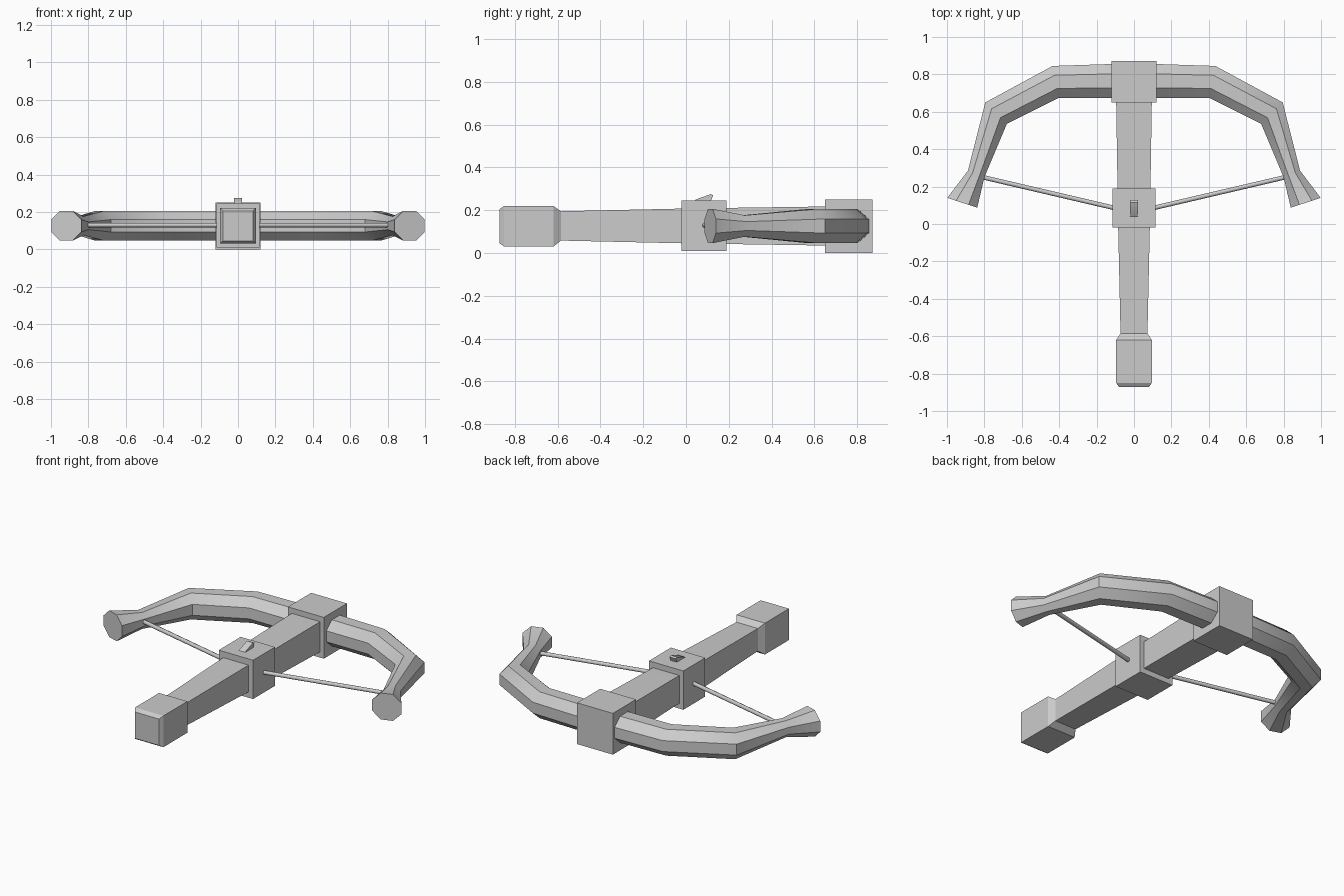
import bpy, bmesh, math
from mathutils import Vector

if "Cube" in bpy.data.objects:
    bpy.data.objects.remove(bpy.data.objects["Cube"])

grey = bpy.data.materials.new("plain grey")
grey.diffuse_color = (0.6, 0.6, 0.6, 1)
grey.use_nodes = True
grey.node_tree.nodes["Principled BSDF"].inputs["Base Color"].default_value = grey.diffuse_color
MID_Z = 0.126


def loft(name, rings, angle=30):
    """Skin a list of equal-length point rings and cap both ends."""
    bm = bmesh.new()
    loops = [[bm.verts.new(p) for p in ring] for ring in rings]
    n = len(loops[0])
    for a, b in zip(loops, loops[1:]):
        for i in range(n):
            j = (i + 1) % n
            bm.faces.new((a[i], a[j], b[j], b[i]))
    bm.faces.new(loops[0])
    bm.faces.new(loops[-1])
    bmesh.ops.recalc_face_normals(bm, faces=bm.faces)
    mesh = bpy.data.meshes.new(name)
    bm.to_mesh(mesh)
    bm.free()
    mesh.materials.append(grey)
    obj = bpy.data.objects.new(name, mesh)
    bpy.context.collection.objects.link(obj)
    bpy.ops.object.select_all(action='DESELECT')
    obj.select_set(True)
    bpy.context.view_layer.objects.active = obj
    bpy.ops.object.shade_smooth_by_angle(angle=math.radians(angle))
    return obj


def rect(y, w, z0, z1):
    return [(-w, y, z0), (w, y, z0), (w, y, z1), (-w, y, z1)]


def octagon(outer, inner, height):
    """Flat-topped eight-sided ring spanning two plan points."""
    o, i = Vector((*outer, MID_Z)), Vector((*inner, MID_Z))
    c, half = (o + i) / 2, (o - i) / 2
    k = 1 / math.cos(math.pi / 8)
    ring = []
    for s in range(8):
        a = math.pi / 8 + s * math.pi / 4
        ring.append(c + half * k * math.cos(a) + Vector((0, 0, height * k * math.sin(a))))
    return ring


# Stock with chunky butt
loft("stock", [rect(-0.872, 0.08, 0.045, 0.205), rect(-0.85, 0.095, 0.03, 0.22),
               rect(-0.62, 0.095, 0.03, 0.22), rect(-0.585, 0.072, 0.058, 0.195),
               rect(0.0, 0.085, 0.045, 0.208), rect(0.70, 0.096, 0.034, 0.218)])

# Blocks that clamp the stock
loft("front_block", [rect(0.65, 0.12, 0.0, 0.25), rect(0.872, 0.12, 0.0, 0.25)])
loft("middle_block", [rect(-0.02, 0.115, 0.01, 0.245), rect(0.19, 0.115, 0.01, 0.245)])

# Wedge-shaped latch on the middle block
latch = [(0.035, 0.24), (0.045, 0.25), (0.115, 0.275), (0.127, 0.27), (0.115, 0.24)]
loft("latch", [[(x, y, z) for y, z in latch] for x in (-0.021, 0.021)])

# Bow limbs: outer point, inner point, half height
limb = [((0.10, 0.856), (0.10, 0.675), 0.08), ((0.435, 0.845), (0.40, 0.675), 0.08),
        ((0.795, 0.65), (0.68, 0.535), 0.08), ((0.888, 0.285), (0.80, 0.25), 0.05),
        ((0.998, 0.14), (0.838, 0.087), 0.08)]
for side, s in (("right", 1), ("left", -1)):
    loft(side + "_limb", [octagon((s * o[0], o[1]), (s * i[0], i[1]), h)
                          for o, i, h in limb], 40)
    # String from limb neck into the middle block
    a, b = Vector((s * 0.08, 0.08, 0.13)), Vector((s * 0.83, 0.255, 0.13))
    across = (b - a).normalized().cross(Vector((0, 0, 1)))
    loft(side + "_string", [[p + 0.012 * (across * math.cos(t * math.pi / 4)
                             + Vector((0, 0, math.sin(t * math.pi / 4))))
                             for t in range(8)] for p in (a, b)], 50)
